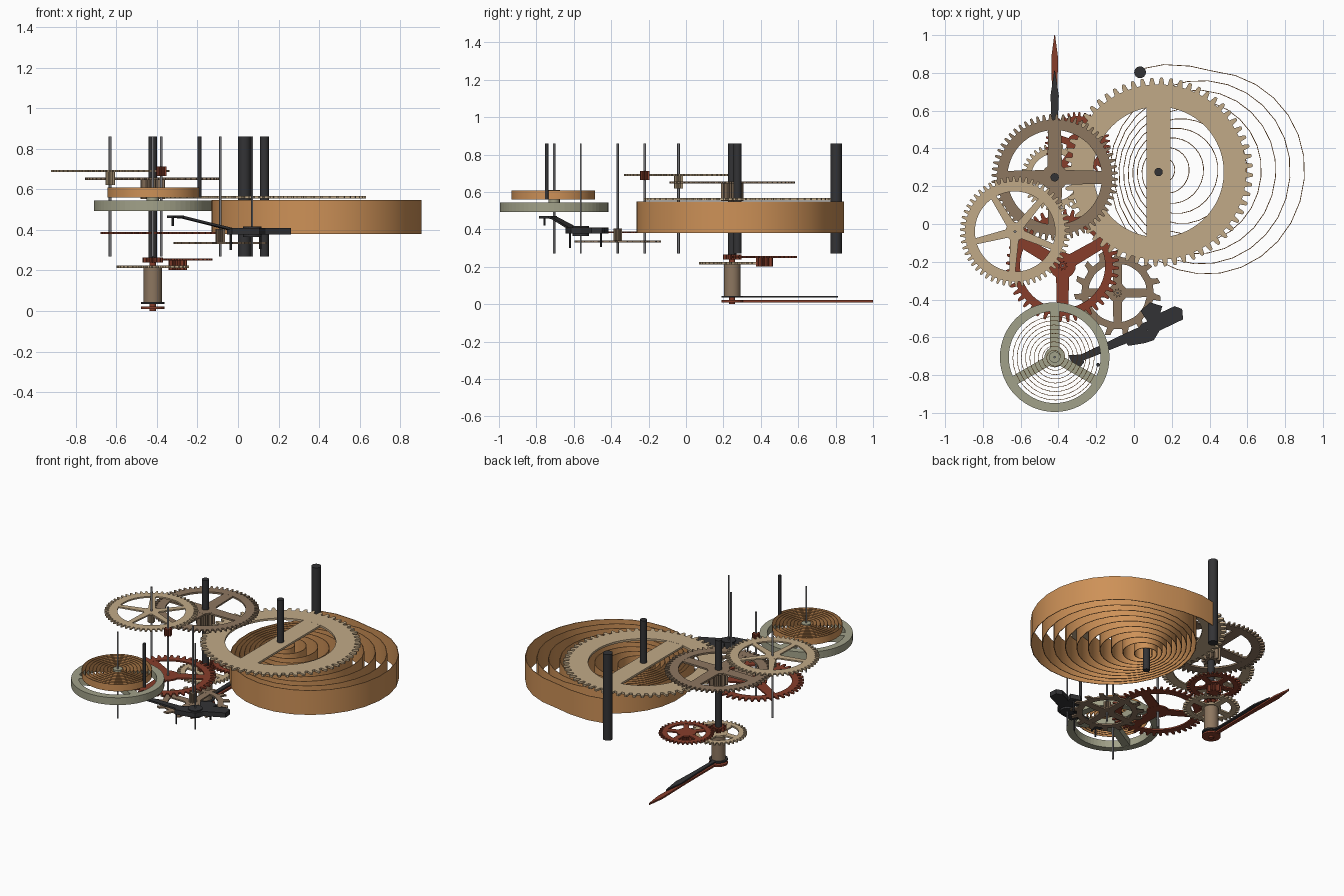
import bpy, bmesh
from math import sin, cos, pi, radians, atan2

if "Cube" in bpy.data.objects:
    bpy.data.objects.remove(bpy.data.objects["Cube"])

def mat(name, hexcol):
    lin = [(int(hexcol[i:i + 2], 16) / 255) ** 2.2 for i in (0, 2, 4)]
    m = bpy.data.materials.new(name)
    m.diffuse_color = (*lin, 1)
    m.use_nodes = True
    m.node_tree.nodes["Principled BSDF"].inputs["Base Color"].default_value = m.diffuse_color
    return m

TAN, BROWN = mat("tan", "C0A886"), mat("brown", "8C7660")
RED, DARK = mat("red", "86402F"), mat("dark", "363638")
SPRING, PALE = mat("spring_copper", "CC9058"), mat("pale_green", "A0A088")
STEEL = mat("steel", "77777A")

def finish(name, bm, m, smooth=False):
    bmesh.ops.recalc_face_normals(bm, faces=bm.faces)
    me = bpy.data.meshes.new(name)
    bm.to_mesh(me)
    bm.free()
    ob = bpy.data.objects.new(name, me)
    bpy.context.collection.objects.link(ob)
    me.materials.append(m)
    if smooth:
        bpy.ops.object.select_all(action='DESELECT')
        ob.select_set(True)
        bpy.context.view_layer.objects.active = ob
        bpy.ops.object.shade_smooth_by_angle(angle=radians(35))
    return ob

def loft(bm, loops, closed=False):
    """Skin a list of equal-length point loops; cap the ends unless closed."""
    vs = [[bm.verts.new(p) for p in lp] for lp in loops]
    n = len(vs[0])
    for a, b in zip(vs, vs[1:] + vs[:1] if closed else vs[1:]):
        for i in range(n):
            j = (i + 1) % n
            bm.faces.new((a[i], a[j], b[j], b[i]))
    if not closed:
        bm.faces.new(vs[0][::-1])
        bm.faces.new(vs[-1])

def prism(bm, pts, z0, z1):
    loft(bm, [[(x, y, z) for x, y in pts] for z in (z0, z1)])

def circle(c, r, n):
    return [(c[0] + r * cos(2 * pi * i / n), c[1] + r * sin(2 * pi * i / n)) for i in range(n)]

def rod(name, c, r, z0, z1, m, n=16):
    bm = bmesh.new()
    prism(bm, circle(c, r, n), z0, z1)
    return finish(name, bm, m, True)

# tooth outlines: (fraction of pitch, 0 = root / 1 = tip)
SPUR = ((0.0, 0), (0.38, 0), (0.5, .8), (0.58, 1), (0.80, 1), (0.88, .8))
CLUB = ((0.0, 0), (0.62, 0), (0.66, .8), (0.55, 1), (0.85, .85), (0.9, .4))

def teeth(c, r, depth, n, prof=SPUR):
    out = []
    for k in range(n):
        for f, h in prof:
            a, q = 2 * pi * (k + f) / n, r - depth * (1 - h)
            out.append((c[0] + q * cos(a), c[1] + q * sin(a)))
    return out

def wheel(name, c, z, t, outer, ri, hub, spokes, w0, w1, m):
    """Rim with the given outline, hub disc and tapering spokes."""
    bm = bmesh.new()
    inner = []
    for x, y in outer:
        a = atan2(y - c[1], x - c[0])
        inner.append((c[0] + ri * cos(a), c[1] + ri * sin(a)))
    lo, hi = z - t / 2, z + t / 2
    loft(bm, [[(x, y, h) for x, y in ring] for ring, h in
              ((outer, lo), (outer, hi), (inner, hi), (inner, lo))], True)
    if hub:
        prism(bm, circle(c, hub, 24), lo, hi)
    for d in spokes:
        a = radians(d)
        pts = [(0, -w0), (ri * 1.02, -w1), (ri * 1.02, w1), (0, w0)]
        prism(bm, [(c[0] + u * cos(a) - v * sin(a), c[1] + u * sin(a) + v * cos(a))
                   for u, v in pts], lo + t * .03, hi - t * .03)
    return finish(name, bm, m)

def pinion(name, c, r, z0, z1, n, m):
    bm = bmesh.new()
    prism(bm, teeth(c, r, r * .35, n), z0, z1)
    return finish(name, bm, m)

def ribbon(name, path, t, z0, z1, m):
    """Thin upright strip following a 2D path."""
    bm, loops = bmesh.new(), []
    for i, (x, y) in enumerate(path):
        p, q = path[max(i - 1, 0)], path[min(i + 1, len(path) - 1)]
        a = atan2(q[1] - p[1], q[0] - p[0]) + pi / 2
        dx, dy = cos(a) * t / 2, sin(a) * t / 2
        loops.append([(x - dx, y - dy, z0), (x + dx, y + dy, z0),
                      (x + dx, y + dy, z1), (x - dx, y - dy, z1)])
    loft(bm, loops)
    return finish(name, bm, m, True)

MAIN, CEN, THIRD = (.13, .275), (-.42, .247), (-.63, -.04)
FOURTH, ESC, FORK = (-.378, -.22), (-.087, -.365), (.07, -.563)
BAL, MOT = (-.42, -.705), (-.298, .42)

# mainspring: eccentric spiral with a tail opening towards its post
def main_path(turns=10, end=125, seg=28):
    pts = []
    for i in range(turns * seg + 1):
        u = i / (turns * seg)
        deg = end - 360 * turns * (1 - u)
        r = .035 + .505 * u + .12 * max(0, (deg - 90) / 35)
        a = radians(deg)
        ky = 1.06 if sin(a) < 0 else 1
        pts.append((MAIN[0] + .26 * u + r * cos(a), MAIN[1] + r * sin(a) * ky))
    return pts

ribbon("mainspring", main_path(), .004, .38, .548, SPRING)
rod("mainspring_post", (.032, .803), .031, .27, .86, DARK, 24)
rod("main_arbor", MAIN, .022, .27, .86, DARK, 24)
wheel("main_wheel", MAIN, .561, .014, teeth(MAIN, .5, .036, 60), .345, 0, (90, 270), .064, .064, TAN)

# centre wheel
rod("centre_arbor", CEN, .022, .25, .86, DARK, 24)
wheel("centre_wheel", CEN, .651, .012, teeth(CEN, .335, .03, 60), .25, .07, (0, 90, 180, 270), .04, .034, BROWN)
pinion("centre_pinion", CEN, .06, .553, .65, 10, BROWN)

# third wheel
rod("third_arbor", THIRD, .007, .27, .86, STEEL)
wheel("third_wheel", THIRD, .691, .01, teeth(THIRD, .292, .027, 54), .212, .05,
      [50 + 72 * k for k in range(5)], .024, .016, TAN)
pinion("third_pinion", THIRD, .024, .62, .69, 8, TAN)

# fourth wheel
rod("fourth_arbor", FOURTH, .007, .27, .86, STEEL)
wheel("fourth_wheel", FOURTH, .385, .01, teeth(FOURTH, .3, .034, 44), .225, .07, (30, 150, 270), .036, .03, RED)
pinion("fourth_pinion", FOURTH, .026, .665, .712, 8, RED)

# escape wheel
rod("escape_arbor", ESC, .006, .27, .86, STEEL)
wheel("escape_wheel", ESC, .336, .01, teeth(ESC, .232, .04, 15, CLUB), .155, .05, (0, 90, 180, 270), .026, .022, BROWN)
pinion("escape_pinion", ESC, .024, .338, .405, 8, BROWN)

# pallet fork: body, rising arm, forked tip, pins
rod("fork_arbor", FORK, .005, .27, .86, STEEL)
bm = bmesh.new()
prism(bm, [(-.055, -.61), (.0, -.565), (.07, -.515), (.035, -.46), (.085, -.415), (.15, -.435), (.14, -.47),
           (.215, -.435), (.255, -.45), (.26, -.505), (.135, -.565), (.105, -.615), (.06, -.63), (-.03, -.645)],
      .378, .41)
arm = []
for x, y, z, w in ((.03, -.575, .396, .028), (-.03, -.6, .402, .026), (-.27, -.705, .462, .017), (-.32, -.73, .465, .02)):
    dx, dy, h = -.4 * w, .92 * w, .006
    arm.append([(x - dx, y - dy, z - h), (x + dx, y + dy, z - h), (x + dx, y + dy, z + h), (x - dx, y - dy, z + h)])
loft(bm, arm)
prism(bm, [(-.27, -.69), (-.35, -.695), (-.33, -.73), (-.305, -.745), (-.31, -.785), (-.265, -.735)], .459, .471)
for c, z0, z1 in (((.11, -.455), .305, .38), ((-.035, -.62), .3, .38), ((-.322, -.757), .42, .465)):
    prism(bm, circle(c, .006, 10), z0, z1)
finish("pallet_fork", bm, DARK)
rod("fork_collar", FORK, .045, .366, .417, DARK, 16)

# balance wheel and hairspring
rod("balance_arbor", BAL, .006, .27, .86, STEEL)
wheel("balance_wheel", BAL, .519, .05, circle(BAL, .29, 64), .243, .054, (90, 210, 330), .025, .025, PALE)
rod("balance_collet", BAL, .03, .54, .61, PALE)
hair = []
for i in range(9 * 32 + 1):
    u = i / (9 * 32)
    a, r = radians(-10) + 2 * pi * 9 * u, .03 + .202 * u
    hair.append((BAL[0] + r * cos(a), BAL[1] + r * sin(a)))
ribbon("hairspring", hair, .003, .56, .608, SPRING)
rod("hairspring_stud", (-.19, -.745), .01, .56, .86, DARK)

# motion work below the centre wheel
rod("hour_tube", CEN, .045, .035, .22, BROWN, 24)
wheel("hour_wheel", CEN, .219, .012, teeth(CEN, .178, .022, 36), .125, .06, (0, 90, 180, 270), .02, .02, TAN)
pinion("cannon_pinion", CEN, .05, .24, .265, 12, RED)
rod("minute_pin", CEN, .016, 0, .25, RED)
wheel("minute_wheel", MOT, .253, .01, teeth(MOT, .173, .022, 36), .12, .06,
      [18 + 72 * k for k in range(5)], .018, .018, RED)
pinion("minute_pinion", MOT, .046, .203, .25, 10, RED)

# hands pointing along +y
def hand(name, z, t, prof, m):
    bm = bmesh.new()
    prism(bm, circle(CEN, .058, 24), z - t / 2, z + t / 2)
    side = [(CEN[0] + w, y) for w, y in prof]
    prism(bm, side + [(CEN[0] - w, y) for w, y in prof[::-1]], z - t * .48, z + t * .48)
    finish(name, bm, m)

hand("minute_hand", .016, .012, [(.012, .247), (.012, .6), (.018, .88), (.002, 1.0)], RED)
hand("hour_hand", .04, .01, [(.012, .247), (.015, .5), (.022, .68), (.002, .812)], DARK)
